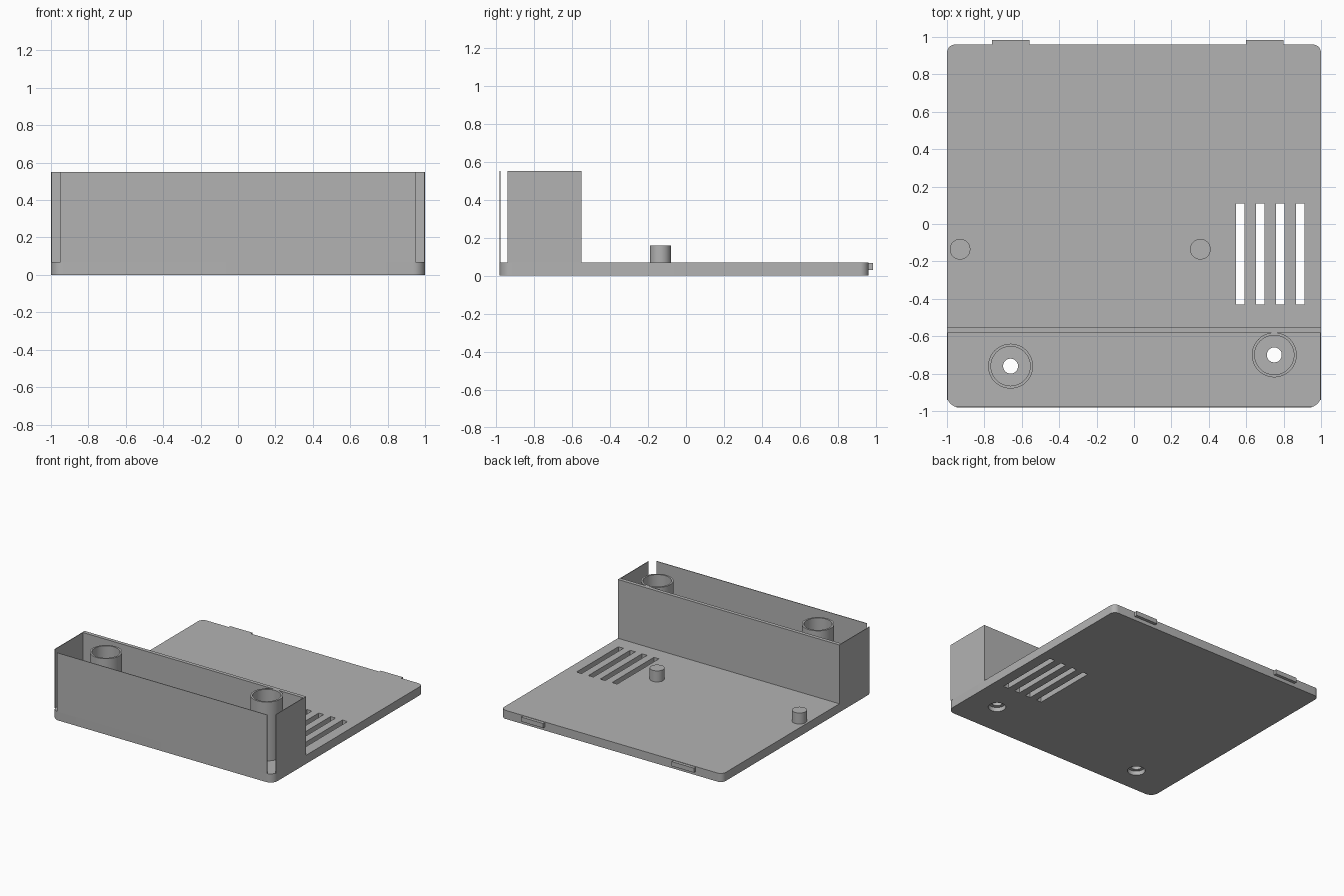
import bpy, bmesh, math

if "Cube" in bpy.data.objects:
    bpy.data.objects.remove(bpy.data.objects["Cube"])

# Single grey plastic
GREY = (0.45, 0.45, 0.45, 1)
plastic = bpy.data.materials.new("grey plastic")
plastic.use_nodes = True
plastic.diffuse_color = GREY
plastic.node_tree.nodes["Principled BSDF"].inputs["Base Color"].default_value = GREY

PLATE_TOP, WALL_TOP = 0.07, 0.55
FRONT, BACK = -0.98, 0.96
SKIN = 0.005  # thickness of the thin outer walls


def finish(name, bm):
    bmesh.ops.recalc_face_normals(bm, faces=bm.faces)
    mesh = bpy.data.meshes.new(name)
    bm.to_mesh(mesh)
    bm.free()
    mesh.materials.append(plastic)
    obj = bpy.data.objects.new(name, mesh)
    bpy.context.collection.objects.link(obj)
    return obj


def activate(obj):
    bpy.ops.object.select_all(action='DESELECT')
    obj.select_set(True)
    bpy.context.view_layer.objects.active = obj


def smooth(obj):
    activate(obj)
    bpy.ops.object.shade_smooth_by_angle(angle=math.radians(35))


def box_bm(x, y, z):
    bm = bmesh.new()
    bmesh.ops.create_cube(bm, size=1)
    for v in bm.verts:
        for i, (lo, hi) in enumerate((x, y, z)):
            v.co[i] = hi if v.co[i] > 0 else lo
    return bm


def box(name, x, y, z):
    return finish(name, box_bm(x, y, z))


def lathe(name, center, profile, closed=False, steps=48):
    """Revolve (radius, z) points about a vertical axis."""
    bm = bmesh.new()
    rings = []
    for r, z in profile:
        rings.append([bm.verts.new((center[0] + r * math.cos(a),
                                    center[1] + r * math.sin(a), z))
                      for a in (math.tau * k / steps for k in range(steps))])
    pairs = list(zip(rings, rings[1:]))
    if closed:
        pairs.append((rings[-1], rings[0]))
    else:
        bm.faces.new(rings[0])
        bm.faces.new(rings[-1])
    for a, b in pairs:
        for k in range(steps):
            n = (k + 1) % steps
            bm.faces.new((a[k], a[n], b[n], b[k]))
    return finish(name, bm)


def cut(target, cutter):
    mod = target.modifiers.new("cut", 'BOOLEAN')
    mod.operation = 'DIFFERENCE'
    mod.solver = 'EXACT'
    mod.object = cutter
    activate(target)
    bpy.ops.object.modifier_apply(modifier=mod.name)
    bpy.data.objects.remove(cutter)


# Base plate with rounded vertical corners
bm = box_bm((-1, 1), (FRONT, BACK), (0, PLATE_TOP))
for side, radius in ((-1, 0.065), (1, 0.045)):
    corners = [e for e in bm.edges
               if abs(e.verts[0].co.z - e.verts[1].co.z) > 0.01
               and e.verts[0].co.y * side > 0.5]
    bmesh.ops.bevel(bm, geom=corners, offset=radius, segments=8,
                    profile=0.5, affect='EDGES')
plate = finish("base_plate", bm)

# Ventilation slots
for i in range(4):
    x = 0.545 + i * 0.107
    cut(plate, box("slot_cutter", (x, x + 0.046), (-0.43, 0.11), (-0.1, 0.2)))

# Screw posts, each over a stepped screw hole
for side, center in (("right", (-0.66, -0.76)), ("left", (0.75, -0.70))):
    cut(plate, lathe("hole_cutter", center,
                     [(0.066, -0.05), (0.066, 0.035), (0.04, 0.035), (0.04, 0.15)]))
    smooth(lathe("screw_post_" + side, center,
                 [(0.12, 0.06), (0.12, WALL_TOP), (0.105, WALL_TOP), (0.105, 0.06)],
                 closed=True))
smooth(plate)

# Locating pins
for side, x in (("right", -0.93), ("left", 0.355)):
    smooth(lathe("locating_pin_" + side, (x, -0.135), [(0.055, 0.06), (0.055, 0.16)]))

# Latch tabs on the back edge
for side, x in (("right", -0.76), ("left", 0.6)):
    box("latch_tab_" + side, (x, x + 0.2), (BACK - 0.01, 0.985), (0.03, 0.067))

# Compartment walls, open at the front corners
box("compartment_back_wall", (-1, 1), (-0.58, -0.55), (PLATE_TOP, WALL_TOP))
box("compartment_front_wall", (-0.95, 0.95), (FRONT, FRONT + SKIN), (PLATE_TOP, WALL_TOP))
for side, x in (("right", -1), ("left", 1 - SKIN)):
    box("compartment_side_wall_" + side, (x, x + SKIN), (-0.94, -0.58),
        (PLATE_TOP, WALL_TOP))
